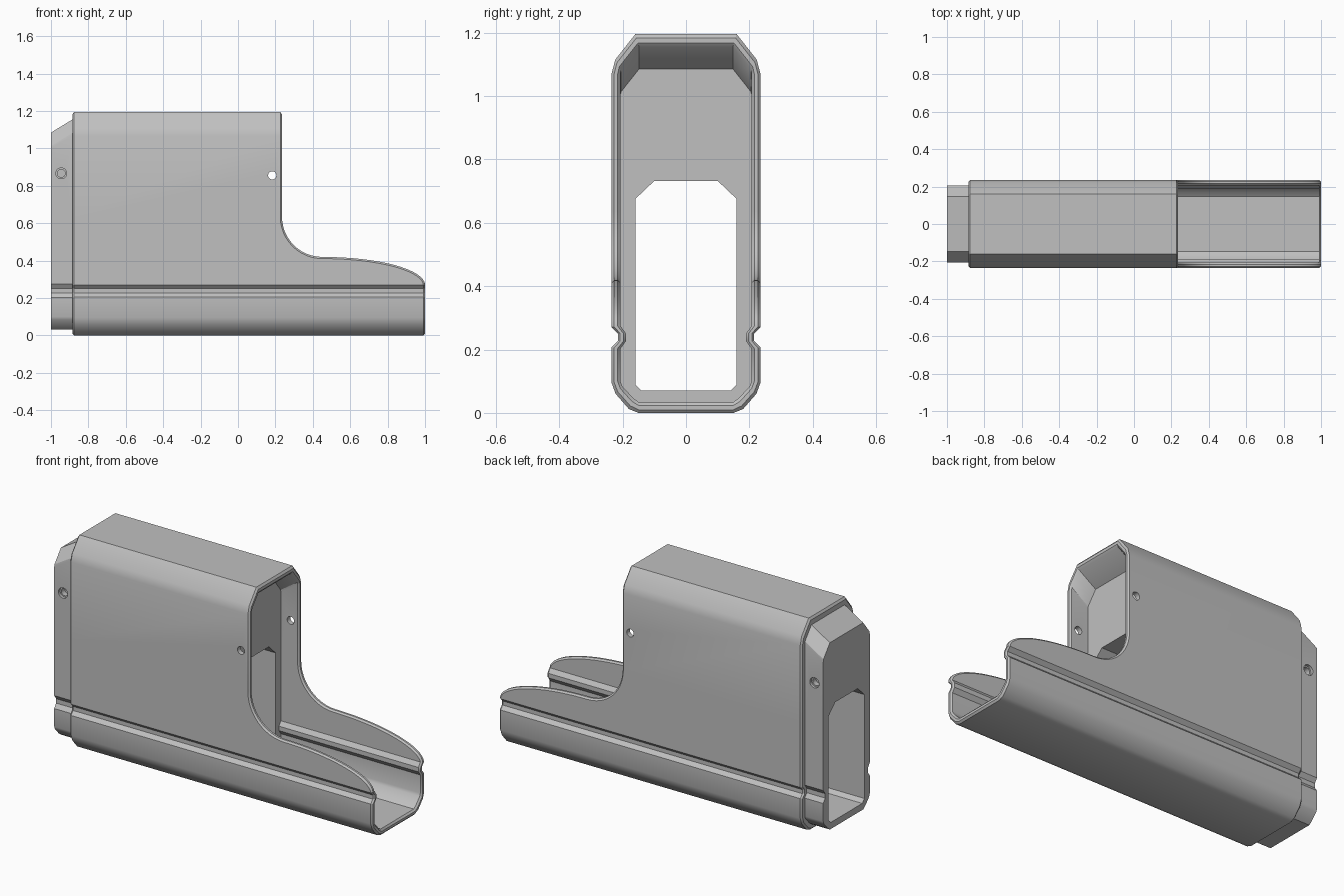
import bpy, bmesh, math

cube = bpy.data.objects.get("Cube")
if cube:
    bpy.data.objects.remove(cube, do_unlink=True)

BEVEL = 0.009
BACK, SHOULDER, MOUTH, PLATE, FRONT = -1.0, -0.885, 0.235, 0.122, 1.0
DROP = 0.07          # how far the sloped roof of plug and socket falls
OUT, IN = 0.235, 0.207

grey = bpy.data.materials.new("Light grey")
grey.use_nodes = True
COLOUR = (0.53, 0.53, 0.53, 1)
grey.diffuse_color = COLOUR
grey.node_tree.nodes["Principled BSDF"].inputs["Base Color"].default_value = COLOUR

# Half section, bottom to top: outer and inner (half width, height) pairs
lower = [((0.15, 0), (0.148, 0.033)), ((0.18, 0.012), (0.167, 0.047)),
         ((0.222, 0.06), (0.201, 0.084)), ((OUT, 0.095), (IN, 0.1)),
         ((OUT, 0.207), (IN, 0.202)), ((0.215, 0.227), (0.19, 0.226)),
         ((0.215, 0.25), (0.19, 0.251)), ((OUT, 0.27), (IN, 0.275))]
upper = [((OUT, 1.07), (IN, 1.07)), ((0.223, 1.115), (0.205, 1.083)),
         ((0.16, 1.195), (0.148, 1.155))]

# Each station: outer, inner, rim x, rim normal (x, z)
stations = [(o, i, FRONT, (1, 0)) for o, i in lower]
for k in range(1, 16):                       # long rounded nose of the side wall
    a = math.radians(90 * k / 16)
    x, z = 0.45 + 0.55 * math.cos(a), 0.27 + 0.15 * math.sin(a)
    nx, nz = math.cos(a) / 0.55, math.sin(a) / 0.15
    n = math.hypot(nx, nz)
    stations.append(((OUT, z), (IN, max(z, 0.2755)), x, (nx / n, nz / n)))
for k in range(13):                          # concave sweep up to the mouth
    a = math.radians(90 * k / 12)
    x, z = 0.45 - 0.215 * math.sin(a), 0.635 - 0.215 * math.cos(a)
    stations.append(((OUT, z), (IN, z), x, (math.sin(a), math.cos(a))))
stations += [(o, i, MOUTH, (1, 0)) for o, i in upper]

bm = bmesh.new()


def mix(a, b, t):
    return tuple(p + (q - p) * t for p, q in zip(a, b))


def ring(point):
    """Closed loop of vertices from a half section mirrored across the middle."""
    half = [point(*s) for s in stations]
    pts = half + [(x, -y, z) for x, y, z in reversed(half)]
    return [bm.verts.new(p) for p in pts]


def bridge(a, b):
    for k in range(len(a)):
        j = (k + 1) % len(a)
        bm.faces.new((a[k], a[j], b[j], b[k]))


def plug_section(x, drop):
    def point(o, i, rim, n):
        return (x, i[0], i[1] - BEVEL * n[1] - (drop if i[1] > 1 else 0))
    return ring(point)


def rim_section(t):
    return ring(lambda o, i, rim, n: (rim,) + mix(o, i, t))


def set_back(which):
    def point(o, i, rim, n):
        p = (o, i)[which]
        return (rim - BEVEL * n[0], p[0], p[1] - BEVEL * n[1])
    return ring(point)


# Shell: plug end, shoulder, outer wall, rounded rim, inner wall, socket plate
loops = [
    plug_section(BACK, DROP),
    plug_section(SHOULDER, 0),
    ring(lambda o, i, rim, n: (SHOULDER,) + mix((o[0], o[1] - BEVEL * n[1]),
                                                (i[0], i[1] - BEVEL * n[1]), 0.3)),
    ring(lambda o, i, rim, n: (SHOULDER + BEVEL, o[0], o[1] - BEVEL * n[1])),
    set_back(0), rim_section(0.3), rim_section(0.7), set_back(1),
    plug_section(PLATE, DROP),
]
for a, b in zip(loops, loops[1:]):
    bridge(a, b)

# Tunnel through the solid core
tunnel_half = [(0.14, 0.07), (0.16, 0.09), (0.16, 0.675), (0.1, 0.732)]
tunnel_pts = tunnel_half + [(-y, z) for y, z in reversed(tunnel_half)]
ends = [[bm.verts.new((x, y, z)) for y, z in tunnel_pts] for x in (BACK, PLATE)]
bridge(*ends)


def loop_edges(vs):
    return [bm.edges.get((vs[k - 1], vs[k])) for k in range(len(vs))]


for outer, inner in ((loops[0], ends[0]), (loops[-1], ends[1])):
    bmesh.ops.triangle_fill(bm, use_beauty=True, use_dissolve=False, normal=(1, 0, 0),
                            edges=loop_edges(outer) + loop_edges(inner))
bmesh.ops.recalc_face_normals(bm, faces=bm.faces[:])

mesh = bpy.data.meshes.new("housing")
bm.to_mesh(mesh)
bm.free()
mesh.materials.append(grey)
housing = bpy.data.objects.new("housing", mesh)
bpy.context.collection.objects.link(housing)


# Screw holes: through the mouth walls, blind and stepped in the plug
def drill(x, y, z, radius, depth):
    bpy.ops.mesh.primitive_cylinder_add(vertices=24, radius=radius, depth=depth,
                                        location=(x, y, z),
                                        rotation=(math.pi / 2, 0, 0))
    cutter = bpy.context.object
    cutter.name = "hole_cutter"
    cutter.hide_render = True
    cutter.data.materials.append(grey)
    mod = housing.modifiers.new("hole", 'BOOLEAN')
    mod.operation, mod.solver, mod.object = 'DIFFERENCE', 'EXACT', cutter
    bpy.context.view_layer.objects.active = housing
    bpy.ops.object.modifier_apply(modifier=mod.name)
    bpy.data.objects.remove(cutter, do_unlink=True)


drill(0.183, 0, 0.856, 0.022, 0.6)
for side in (-1, 1):
    drill(-0.945, side * IN, 0.867, 0.029, 0.03)
    drill(-0.945, side * IN, 0.867, 0.021, 0.09)

bpy.ops.object.select_all(action='DESELECT')
housing.select_set(True)
bpy.context.view_layer.objects.active = housing
bpy.ops.object.shade_smooth_by_angle(angle=math.radians(30))
